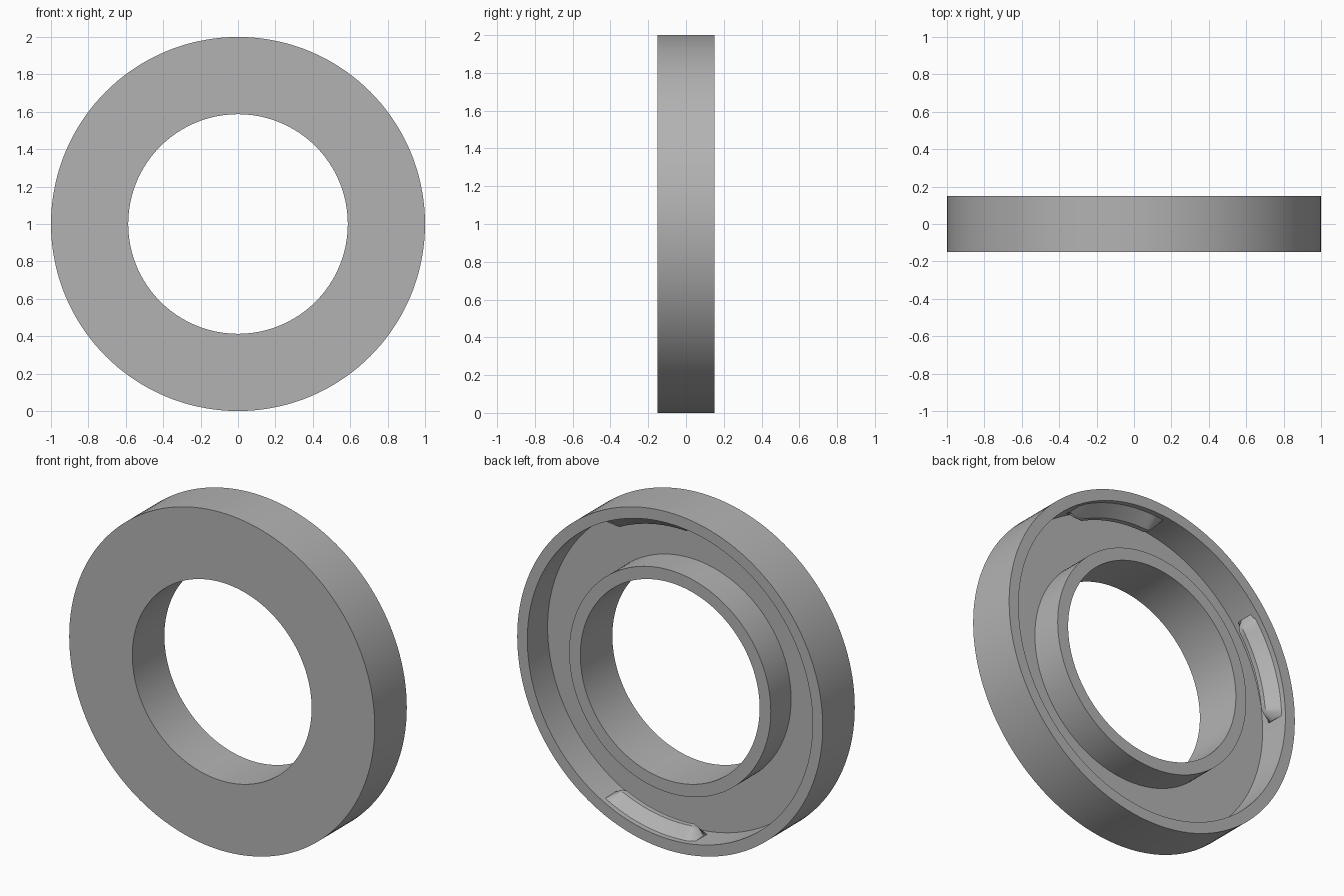
import bpy
import bmesh
from math import cos, sin, radians, tau

cube = bpy.data.objects.get("Cube")
if cube:
    bpy.data.objects.remove(cube, do_unlink=True)

BACK = 0.15      # rear plane of the ring
WALL = 0.934     # inner radius of the outer wall

grey = bpy.data.materials.new("plain_grey")
grey.use_nodes = True
colour = (0.45, 0.45, 0.45, 1)
grey.diffuse_color = colour
grey.node_tree.nodes["Principled BSDF"].inputs["Base Color"].default_value = colour


def point(radius, depth, angle):
    """Place a point by radius, depth behind the rear plane, and angle."""
    return (-radius * cos(angle), BACK - depth, 1 + radius * sin(angle))


def sweep(name, sections, closed):
    """Skin matching cross-sections into one solid."""
    bm = bmesh.new()
    rows = [[bm.verts.new(p) for p in section] for section in sections]
    pairs = list(zip(rows, rows[1:]))
    if closed:
        pairs.append((rows[-1], rows[0]))
    else:
        bm.faces.new(rows[0])
        bm.faces.new(rows[-1])
    size = len(rows[0])
    for a, b in pairs:
        for i in range(size):
            j = (i + 1) % size
            bm.faces.new((a[i], a[j], b[j], b[i]))
    bmesh.ops.recalc_face_normals(bm, faces=bm.faces)
    mesh = bpy.data.meshes.new(name)
    bm.to_mesh(mesh)
    bm.free()
    mesh.materials.append(grey)
    obj = bpy.data.objects.new(name, mesh)
    bpy.context.collection.objects.link(obj)
    bpy.ops.object.select_all(action="DESELECT")
    obj.select_set(True)
    bpy.context.view_layer.objects.active = obj
    bpy.ops.object.shade_smooth_by_angle(angle=radians(30))
    return obj


# Ring body: outer wall, channel open to the rear, inner collar
profile = [(1, 0), (1, 0.3), (0.587, 0.3), (0.587, 0),
           (0.66, 0), (0.66, 0.19), (WALL, 0.19), (WALL, 0)]
steps = 144
sweep("ring_body", [[point(r, d, tau * i / steps) for r, d in profile]
                    for i in range(steps)], True)

# Snap lugs: sloped bumps on the inside of the outer wall, tapered at the ends
lug = [(0.96, 0.03), (0.935, 0.03), (0.87, 0.09), (0.87, 0.12), (0.935, 0.15), (0.96, 0.15)]


def lug_section(angle, height):
    return [point(WALL + (r - WALL) * height if r < WALL else r, d, angle)
            for r, d in lug]


def add_lug(name, centre, half=18.5, count=20):
    sections = []
    for i in range(count + 1):
        t = 2 * i / count - 1
        height = min(1, 0.05 + (1 - abs(t)) * 7)
        sections.append(lug_section(radians(centre + half * t), height))
    sweep(name, sections, False)


for name, centre in (("upper_lug", 102), ("side_lug", 20), ("lower_lug", -100)):
    add_lug(name, centre)
